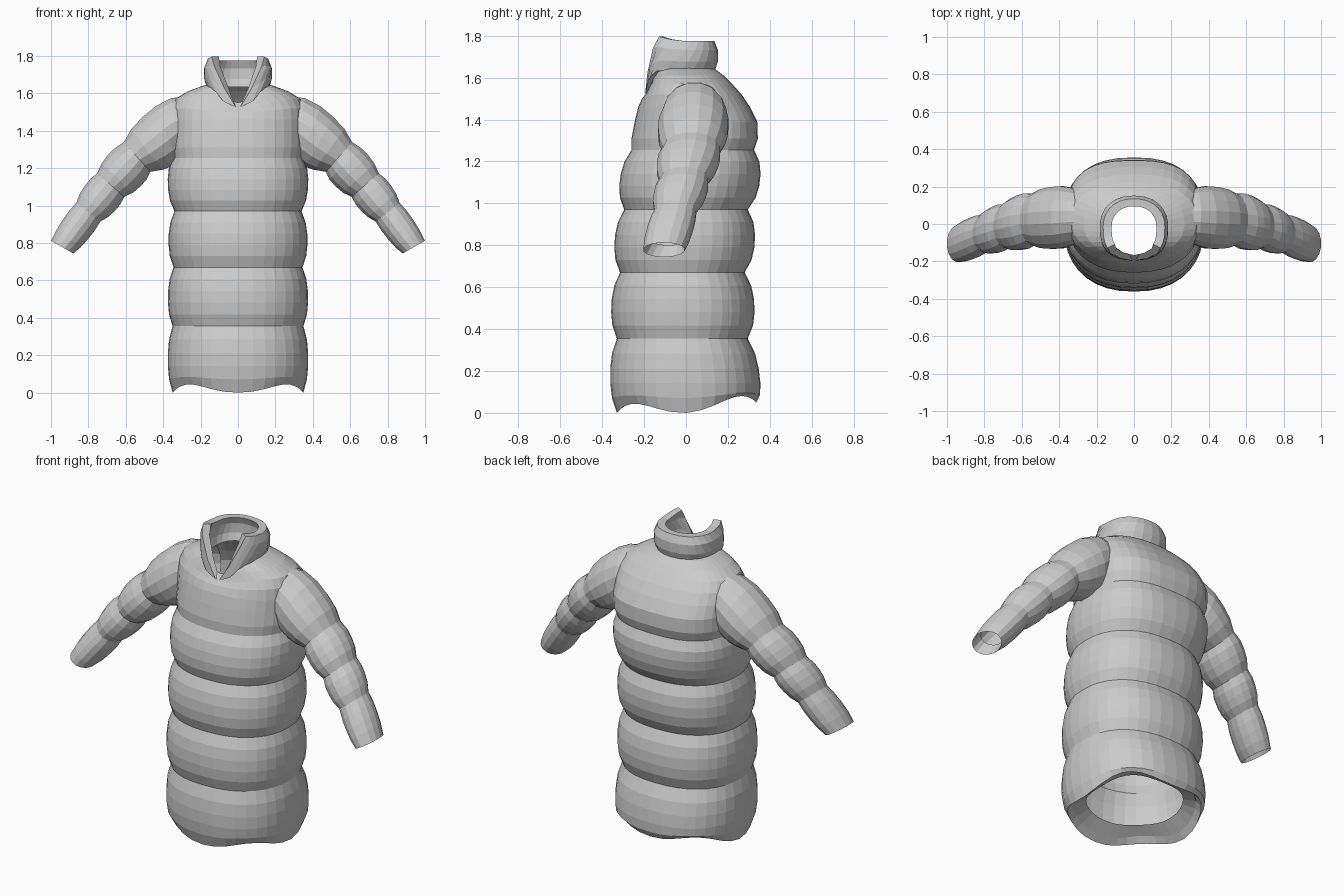
import bpy, bmesh, math
from mathutils import Vector

if "Cube" in bpy.data.objects:
    bpy.data.objects.remove(bpy.data.objects["Cube"])

cloth = bpy.data.materials.new("light_grey_cloth")
cloth.diffuse_color = (0.6, 0.6, 0.6, 1)
cloth.use_nodes = True
cloth.node_tree.nodes["Principled BSDF"].inputs["Base Color"].default_value = cloth.diffuse_color


def loft(name, rings, closed=True):
    """Skin a list of equally long point rings with flat quads."""
    bm = bmesh.new()
    rows = [[bm.verts.new(p) for p in r] for r in rings]
    n = len(rows[0])
    for a, b in zip(rows, rows[1:]):
        for i in range(n if closed else n - 1):
            j = (i + 1) % n
            bm.faces.new((a[i], a[j], b[j], b[i]))
    if not closed:                      # cap both ends of an open, looping strip
        bm.faces.new([r[0] for r in rows[:-1]])
        bm.faces.new([r[-1] for r in reversed(rows[:-1])])
        bmesh.ops.remove_doubles(bm, verts=bm.verts, dist=1e-5)
    bmesh.ops.recalc_face_normals(bm, faces=bm.faces)
    me = bpy.data.meshes.new(name)
    bm.to_mesh(me)
    bm.free()
    me.materials.append(cloth)
    ob = bpy.data.objects.new(name, me)
    bpy.context.collection.objects.link(ob)
    return ob


def spow(v, e):
    return math.copysign(abs(v) ** e, v)


def oval(a, w, front, back, nf, nb):
    """Point on a rounded box with different front and back depth."""
    cy = (front + back) * 0.4
    s, c = math.sin(a), math.cos(a)
    n = nb if s > 0 else nf
    depth = back - cy if s > 0 else cy - front
    return w * spow(c, 2 / n), cy + depth * spow(s, 2 / n)


def quilt(seams, puffs, steps):
    """Blend between seams, returning each row with its puff amount."""
    out = []
    for a, b, puff in zip(seams, seams[1:], puffs):
        for k in range(steps):
            t = k / steps
            row = [p + (q - p) * t for p, q in zip(a, b)]
            out.append((row, puff * (1 - abs(2 * t - 1) ** 2.5)))
    return out + [(list(seams[-1]), 0)]


# Coat body: quilted panels between seams (z, half width, front, back)
SEG = 36
seams = [
    (0.0, 0.35, -0.33, 0.335),
    (0.355, 0.35, -0.33, 0.295),
    (0.67, 0.345, -0.315, 0.28),
    (0.97, 0.34, -0.295, 0.295),
    (1.255, 0.35, -0.26, 0.325),
]
# Chest, shoulders and neck edge
chest = [
    (1.31, 0.36, -0.26, 0.343),
    (1.39, 0.36, -0.245, 0.34),
    (1.46, 0.36, -0.228, 0.305),
    (1.52, 0.355, -0.21, 0.265),
    (1.57, 0.335, -0.195, 0.22),
    (1.61, 0.27, -0.185, 0.18),
    (1.64, 0.19, -0.175, 0.14),
    (1.65, 0.145, -0.165, 0.11),
]
rows = [(0.09, 0.25, -0.24, 0.25), (0.03, 0.32, -0.30, 0.31)]    # turned-in hem
for (z, w, f, b), p in quilt(seams, [0.032, 0.034, 0.036, 0.038], 5):
    rows.append((z, w + 0.8 * p, f - p, b + 1.15 * p))
rows += chest
rings = []
for z, w, f, b in rows:
    dip = 0.10 * min(1, max(0, (z - 1.49) / 0.15))               # front neck drop
    nb = 2.3 + 0.5 * max(0, 1 - abs(z - 1.36) / 0.3)             # squarer upper back
    ring = []
    for i in range(SEG):
        a = 2 * math.pi * i / SEG
        x, y = oval(a, w, f, b, 2.3 if z < 1.55 else 2.05, nb)
        zz = z - dip * max(0, -math.sin(a)) ** 6
        if z < 0.1:                     # wavy hem, higher at the back
            wave = 0.022 - 0.022 * math.cos(4 * a) + 0.05 * max(0, math.sin(a))
            zz += wave * (0.3 if z > 0.05 else 1)
        ring.append((x, y, zz))
    rings.append(ring)
loft("coat_body", rings)

# Sleeves: seams (centre x, y, z, radius across, radius front to back)
sleeve = [
    (0.33, 0.04, 1.42, 0.160, 0.155),
    (0.54, 0.025, 1.26, 0.108, 0.138),
    (0.68, -0.01, 1.11, 0.098, 0.118),
    (0.80, -0.05, 0.965, 0.083, 0.102),
    (0.94, -0.105, 0.778, 0.070, 0.10),
]
path = [(r[:3] + [r[3] + p, r[4] + p])
        for r, p in quilt(sleeve, [0.022, 0.02, 0.016, 0.010], 4)]
path.insert(0, [0.23, 0.04, 1.45, 0.14, 0.13])      # shoulder end inside the body
SS = 16
for side, label in ((1, "left_sleeve"), (-1, "right_sleeve")):
    rings = []
    last = len(path) - 1
    for k, (x, y, z, rp, ry) in enumerate(path):
        p, q = path[max(k - 1, 0)], path[min(k + 1, last)]
        d = Vector((q[0] - p[0], 0, q[2] - p[2])).normalized()
        if k < 4:                       # armhole stands upright, then turns along the arm
            d = Vector((1, 0, -0.1)).normalized().lerp(d, k / 4).normalized()
        if k == last:                   # slanted cuff opening
            d = Vector((0.5, 0, -0.87)).normalized()
        up = Vector((-d.z, 0, d.x))

        def ring_at(c, s):
            out = []
            for i in range(SS):
                a = 2 * math.pi * (i + 0.5) / SS
                v = c + up * rp * s * math.cos(a) + Vector((0, ry * s * math.sin(a), 0))
                out.append((v.x * side, v.y, v.z))
            return out
        rings.append(ring_at(Vector((x, y, z)), 1))
    # Cuff lining, turned back inside
    rings.append(ring_at(Vector((x, y, z)) - d * 0.06 + Vector((0, 0.02, 0)), 0.85))
    loft(label, rings)

# Stand-up collar, open in a V at the front: height share, half width, front, back
outer = [
    (0.0, 0.168, -0.195, 0.138),
    (0.3, 0.182, -0.188, 0.152),
    (0.7, 0.182, -0.18, 0.152),
    (1.0, 0.165, -0.175, 0.135),
]
inner = [(t, w - 0.045, f + 0.03, b - 0.04) for t, w, f, b in reversed(outer)]
CS = 20
rings = []
for t, w, f, b in outer + inner + outer[:1]:
    ring = []
    gap = 0.02 + 0.9 * t ** 1.1
    for i in range(CS + 1):
        a = -math.pi / 2 + gap + (2 * math.pi - 2 * gap) * i / CS
        x, y = oval(a, w, f, b, 2.9, 2.2)
        front = max(0, -math.sin(a))
        low = 1.635 - 0.11 * front ** 6
        top = 1.775 + 0.035 * front
        ring.append((x, y, low + (top - low) * t))
    rings.append(ring)
loft("collar", rings, closed=False)
